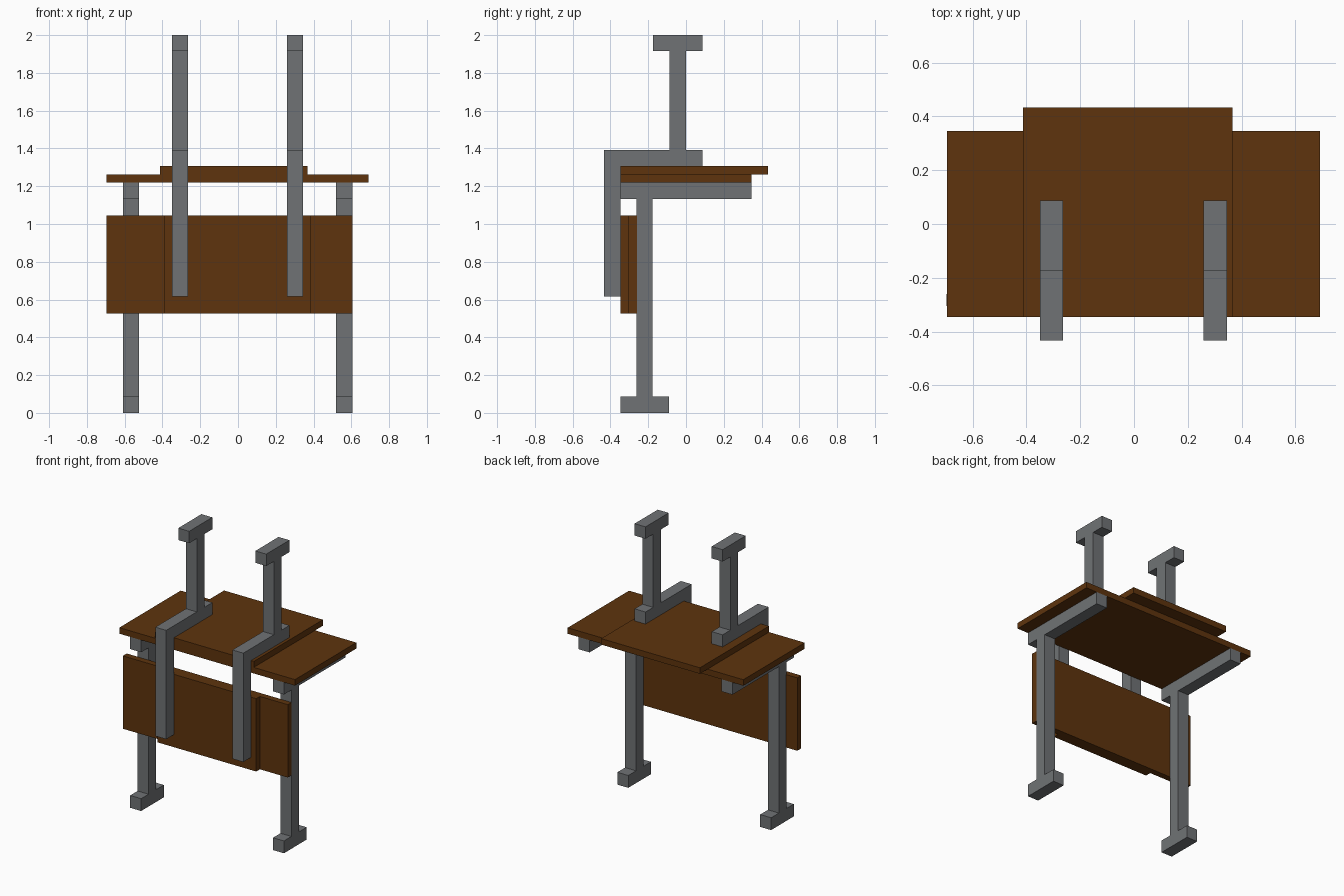
import bpy
import bmesh

cube = bpy.data.objects.get("Cube")
if cube:
    bpy.data.objects.remove(cube, do_unlink=True)


def make_material(name, color):
    mat = bpy.data.materials.new(name)
    mat.use_nodes = True
    mat.diffuse_color = color
    bsdf = next(n for n in mat.node_tree.nodes if n.type == 'BSDF_PRINCIPLED')
    bsdf.inputs["Base Color"].default_value = color
    bsdf.inputs["Roughness"].default_value = 0.8
    return mat


wood = make_material("brown wood", (0.112, 0.034, 0.004, 1))
metal = make_material("grey metal", (0.162, 0.171, 0.178, 1))


def extrude_profile(name, outline, x0, x1, mat):
    """Extrude a (y, z) outline along x from x0 to x1."""
    bm = bmesh.new()
    face = bm.faces.new([bm.verts.new((x0, y, z)) for y, z in outline])
    result = bmesh.ops.extrude_face_region(bm, geom=[face])
    verts = [v for v in result["geom"] if isinstance(v, bmesh.types.BMVert)]
    bmesh.ops.translate(bm, vec=(x1 - x0, 0, 0), verts=verts)
    bmesh.ops.recalc_face_normals(bm, faces=bm.faces)
    mesh = bpy.data.meshes.new(name)
    bm.to_mesh(mesh)
    bm.free()
    mesh.materials.append(mat)
    obj = bpy.data.objects.new(name, mesh)
    bpy.context.scene.collection.objects.link(obj)
    return obj


def board(name, x, y, z):
    """Flat wooden board given its (min, max) on each axis."""
    outline = [(y[0], z[0]), (y[1], z[0]), (y[1], z[1]), (y[0], z[1])]
    return extrude_profile(name, outline, x[0], x[1], wood)


# Desk top: wide lower board with a narrower board stacked on it
board("desk_top", (-0.695, 0.692), (-0.346, 0.346), (1.22, 1.263))
board("desk_top_overlay", (-0.413, 0.367), (-0.346, 0.433), (1.263, 1.306))

# Front panel: wide board behind, narrower board in front
board("front_panel", (-0.697, 0.606), (-0.304, -0.26), (0.525, 1.045))
board("front_panel_overlay", (-0.392, 0.386), (-0.346, -0.304), (0.525, 1.045))

# Legs: foot, upright and table arm in one profile
leg_outline = [
    (-0.346, 0), (-0.09, 0), (-0.09, 0.088), (-0.178, 0.088),
    (-0.178, 1.133), (0.346, 1.133), (0.346, 1.22), (-0.346, 1.22),
    (-0.346, 1.133), (-0.262, 1.133), (-0.262, 0.088), (-0.346, 0.088),
]
extrude_profile("right_leg", leg_outline, -0.609, -0.523, metal)
extrude_profile("left_leg", leg_outline, 0.519, 0.605, metal)

# Upper brackets: hanging bar, arm over the top, post and T-shaped cap
bracket_outline = [
    (-0.433, 0.615), (-0.346, 0.615), (-0.346, 1.306), (0.087, 1.306),
    (0.087, 1.392), (0, 1.392), (0, 1.915), (0.087, 1.915), (0.087, 2),
    (-0.174, 2), (-0.174, 1.915), (-0.088, 1.915), (-0.088, 1.392),
    (-0.433, 1.392),
]
extrude_profile("right_bracket", bracket_outline, -0.35, -0.264, metal)
extrude_profile("left_bracket", bracket_outline, 0.259, 0.345, metal)
